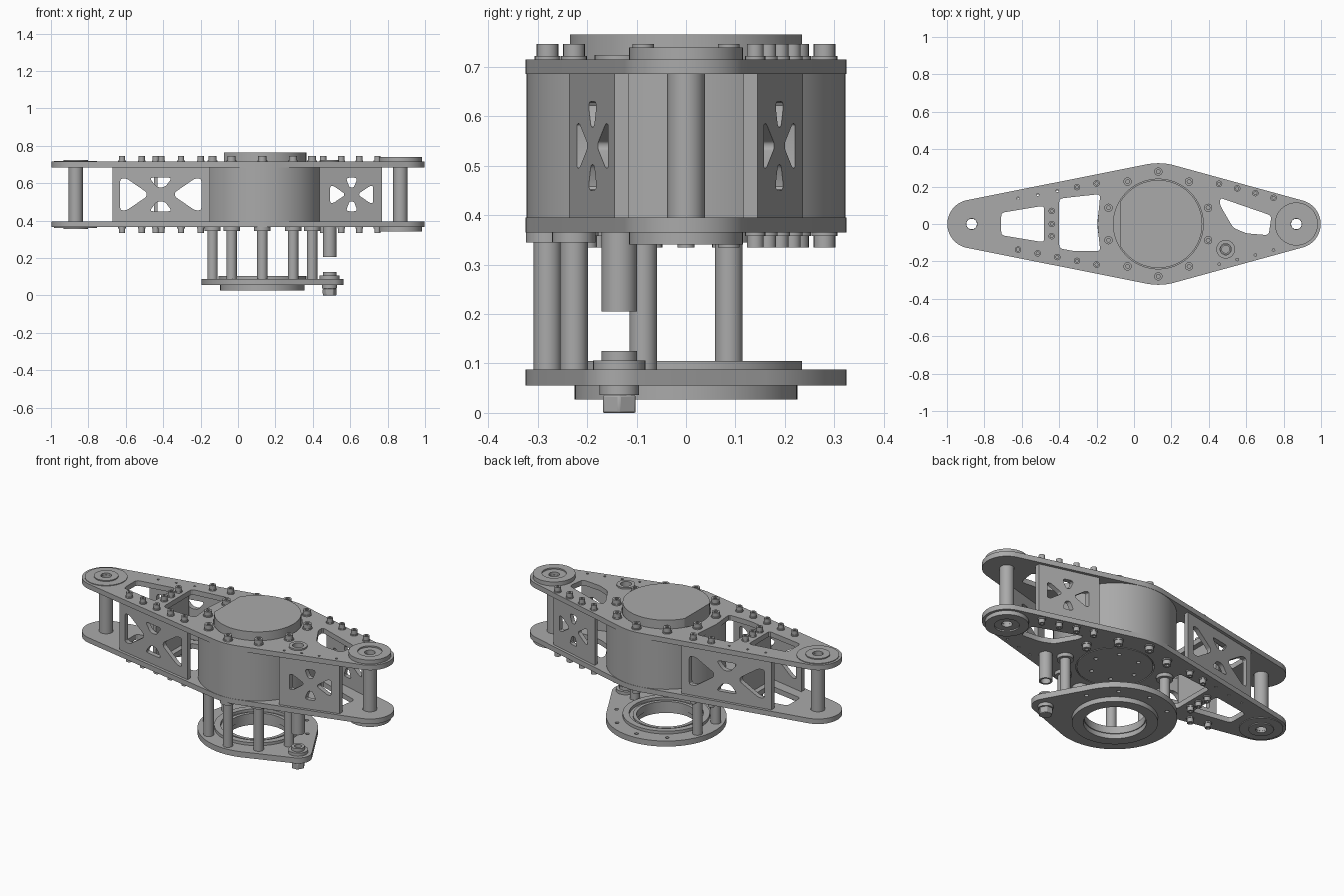
import bpy, bmesh
from math import cos, sin, tan, asin, pi
from mathutils import Vector
from mathutils.geometry import convex_hull_2d

cube = bpy.data.objects.get("Cube")
if cube:
    bpy.data.objects.remove(cube)

metal = bpy.data.materials.new("brushed grey metal")
metal.use_nodes = True
GREY = (0.4, 0.4, 0.4, 1)
metal.diffuse_color = GREY
metal.node_tree.nodes["Principled BSDF"].inputs["Base Color"].default_value = GREY

HUB, HUB_R = Vector((0.13, 0)), 0.325
END_X, END_R = 0.868, 0.13
GUIDE = Vector((0.49, -0.135))
LOW, MID_LOW, MID_HIGH, HIGH = 0.365, 0.395, 0.685, 0.715
parts = []


def circle(c, r, n=48, start=0.0):
    return [Vector((c[0] + r * cos(start + 2 * pi * i / n),
                    c[1] + r * sin(start + 2 * pi * i / n))) for i in range(n)]


def hull(*circles):
    pts = [p for c in circles for p in c]
    return [pts[i] for i in convex_hull_2d(pts)]


def rounded(pts, steps=3):
    """Cut the corners of a polygon near each vertex."""
    pts = [Vector(p) for p in pts]
    out = []
    for i, p in enumerate(pts):
        a, b = pts[i - 1], pts[(i + 1) % len(pts)]
        d = min(0.02, (a - p).length * 0.42, (b - p).length * 0.42)
        s, e = p + (a - p).normalized() * d, p + (b - p).normalized() * d
        for k in range(steps + 1):
            t = k / steps
            out.append(s * (1 - t) ** 2 + p * 2 * t * (1 - t) + e * t * t)
    return out


def slab(name, outlines, z0, z1, warp=None):
    """Extrude an outline with holes between two heights."""
    curve = bpy.data.curves.new(name, "CURVE")
    curve.dimensions, curve.fill_mode = "2D", "BOTH"
    curve.extrude = (z1 - z0) / 2
    for pts in outlines:
        s = curve.splines.new("POLY")
        s.points.add(len(pts) - 1)
        for q, p in zip(s.points, pts):
            q.co = (p[0], p[1], 0, 1)
        s.use_cyclic_u = True
    temp = bpy.data.objects.new(name + " helper", curve)
    mesh = bpy.data.meshes.new_from_object(temp)
    bpy.data.objects.remove(temp)
    bm = bmesh.new()
    bm.from_mesh(mesh)
    bmesh.ops.remove_doubles(bm, verts=bm.verts, dist=1e-5)
    for v in bm.verts:
        v.co.z += (z0 + z1) / 2
        if warp:
            v.co = warp(v.co)
    bmesh.ops.recalc_face_normals(bm, faces=bm.faces)
    bm.to_mesh(mesh)
    bm.free()
    mesh.name = name
    mesh.materials.clear()
    mesh.materials.append(metal)
    ob = bpy.data.objects.new(name, mesh)
    bpy.context.collection.objects.link(ob)
    parts.append(ob)
    return ob


def ring(name, c, r, z0, z1, hole=0, n=48):
    return slab(name, [circle(c, r, n)] + ([circle(c, hole, n)] if hole else []), z0, z1)


def screw(name, c, r, z, up):
    """Socket head screw on a washer; up is 1 or -1."""
    def part(label, outlines, a, b):
        slab(label, outlines, *sorted((z + up * a, z + up * b)))
    part(name + "_washer", [circle(c, r * 1.2, 20)], 0, 0.007)
    part(name + "_head", [circle(c, r, 20), circle(c, r * 0.5, 6)], 0.007, 0.031)


# Screw and small hole positions
hub_ring = [HUB + Vector((0.28 * cos(a), 0.28 * sin(a)))
            for a in [pi / 10 + k * pi / 5 for k in range(10)]]
left_row = [(-0.2 - 0.105 * i, 0.217 - 0.02 * i) for i in range(5)]
right_row = [(0.455 + 0.097 * i, 0.215 - 0.025 * i) for i in range(4)]
edge_screws = [(x, -y) for x, y in left_row] + left_row[:2] + right_row
edge_screws += [(-0.44, y) for y in (-0.065, 0, 0.07)]
pin_holes = left_row[2:] + [(x, -y) for x, y in right_row]

# Main plates with windows
outline = hull(circle((-END_X, 0), END_R, 64), circle(HUB, HUB_R, 96), circle((END_X, 0), END_R, 64))
tip_window = rounded([(-0.71, -0.06), (-0.48, -0.098), (-0.48, 0.098), (-0.71, 0.06)])
arc = [HUB + Vector((-0.325 * cos(a), 0.325 * sin(a))) for a in (-0.36, -0.18, 0, 0.18, 0.36)]
arm_window = rounded([(-0.40, 0.135), (-0.40, -0.13), (-0.32, -0.145), (-0.18, -0.145)]
                     + arc[1:4] + [(-0.18, 0.16), (-0.32, 0.145)])
side_window = rounded([(0.46, 0.14), (0.46, 0.1), (0.53, -0.02), (0.6, -0.05),
                       (0.72, -0.06), (0.735, 0.045)])
for name, z0, z1, bore in (("lower_plate", LOW, MID_LOW, 0.205), ("upper_plate", MID_HIGH, HIGH, 0.24)):
    holes = [circle(HUB, bore, 96), tip_window, arm_window, side_window, circle(GUIDE, 0.032, 24)]
    holes += [circle((x, 0), 0.039, 32) for x in (-END_X, END_X)]
    holes += [circle(p, 0.007, 10) for p in pin_holes]
    slab(name, [outline] + holes, z0, z1)

# Motor housing, flat-sided cap and lower face
ring("motor_housing", HUB, HUB_R - 0.002, MID_LOW, MID_HIGH, n=128)
cap = [p for p in circle(HUB, 0.235, 96) if p.x > -0.075]
gap = next(i for i in range(len(cap)) if (cap[i] - cap[i - 1]).length > 0.05)
slab("motor_cap", [cap[gap:] + cap[:gap]], MID_HIGH, 0.765)
bolts = [circle(HUB + Vector((0.13 * cos(k * pi / 3), 0.13 * sin(k * pi / 3))), 0.011, 14) for k in range(6)]
slab("motor_lower_face", [circle(HUB, 0.2, 96)] + bolts, LOW, MID_LOW)

# Side panels following the plate edges
UNIT_CUTS = [[(-1, 1), (-0.84, 1), (-0.35, 0.14), (-0.35, -0.14), (-0.84, -1), (-1, -1)],
             [(-0.28, 1), (0.28, 1), (0.1, 0.42), (-0.1, 0.42)]]


def edge_panel(name, x0, x1, cx, half, side, tall):
    reach = abs((END_X if cx > 0 else -END_X) - HUB.x)
    slope = asin((HUB_R - END_R) / reach)

    def warp(v):
        y = HUB_R / cos(slope) - tan(slope) * abs(v.x - HUB.x) - 0.031 + v.z
        return Vector((v.x, side * y, v.y))
    cuts = []
    for k, cut in enumerate(UNIT_CUTS):
        h = tall if k == 0 else 0.09
        for f in (1, -1):
            pts = [(cx + half * u * (f if k == 0 else 1), 0.54 + h * w * (1 if k == 0 else f)) for u, w in cut]
            cuts.append(rounded(pts))
    frame = [(x0, MID_LOW), (x1, MID_LOW), (x1, MID_HIGH), (x0, MID_HIGH)]
    slab(name, [frame] + cuts, -0.014, 0.014, warp)


for side, label in ((-1, "front"), (1, "back")):
    edge_panel(label + "_left_arm_panel", 0.435, 0.77, 0.608, 0.115, side, 0.045)
    edge_panel(label + "_right_arm_panel", -0.67, -0.15, -0.413, 0.217, side, 0.085)

# Cross brace between the arm panels
slab("cross_brace", [[(-0.45, -0.155), (-0.43, -0.155), (-0.43, 0.155), (-0.45, 0.155)]], MID_LOW, MID_HIGH)

# End posts and bearing rings
for x, name in ((-END_X, "right_end"), (END_X, "left_end")):
    c = (x, 0)
    proud = 0.024 if x > 0 else 0.004
    inner = 0.016 if x > 0 else 0.01
    ring(name + "_post", c, 0.038, LOW, HIGH, 0.028)
    for z, up, tag in ((HIGH, 1, "_top"), (LOW, -1, "_bottom")):
        ring(name + tag + "_outer_ring", c, 0.115, *sorted((z, z + up * proud)), hole=0.066)
        ring(name + tag + "_inner_ring", c, 0.066, *sorted((z, z + up * inner)), hole=0.029)

# Plate screws
POSTS = (4, 5, 6, 7, 8, 9)
for p in edge_screws:
    screw("upper_edge_screw", p, 0.017, HIGH, 1)
    screw("lower_edge_screw", p, 0.017, LOW, -1)
for i, p in enumerate(hub_ring):
    screw("upper_hub_screw", p, 0.022, HIGH, 1)
    if i in POSTS:
        ring("hanger_post", p, 0.028, 0.085, LOW, n=32)
        ring("hanger_post_flange", p, 0.044, 0.345, LOW, n=32)
    else:
        screw("lower_hub_screw", p, 0.022, LOW, -1)

# Guide tube and its collar
ring("guide_tube", GUIDE, 0.036, 0.205, LOW, 0.026, 32)
ring("guide_collar", GUIDE, 0.05, HIGH, HIGH + 0.009, 0.03, 32)

# Hanging base ring with stepped lips
base = hull(circle(HUB, HUB_R, 96), circle(GUIDE, 0.075, 40))
base_holes = [circle(p, 0.011, 12) for i, p in enumerate(hub_ring) if i not in POSTS]
slab("base_plate", [base, circle(HUB, 0.16, 96)] + base_holes, 0.055, 0.088)
ring("base_upper_lip", HUB, 0.235, 0.088, 0.105, 0.2, 96)
ring("base_inner_lip", HUB, 0.18, 0.088, 0.097, 0.16, 96)
ring("base_lower_lip", HUB, 0.225, 0.027, 0.055, 0.165, 96)

# Adjuster bolt through the base
ring("adjuster_washer", GUIDE, 0.053, 0.088, 0.106, n=32)
ring("adjuster_top", GUIDE, 0.036, 0.106, 0.125, 0.02, 32)
ring("adjuster_flange", GUIDE, 0.04, 0.036, 0.055, n=32)
nut = ring("adjuster_nut", GUIDE, 0.038, 0, 0.036, n=6)
bev = nut.modifiers.new("bevel", "BEVEL")
bev.width, bev.segments = 0.004, 2

# Smooth curved walls, keep edges sharp
bpy.ops.object.select_all(action="DESELECT")
for ob in parts:
    ob.select_set(True)
bpy.context.view_layer.objects.active = parts[0]
bpy.ops.object.shade_smooth_by_angle(angle=0.5)
